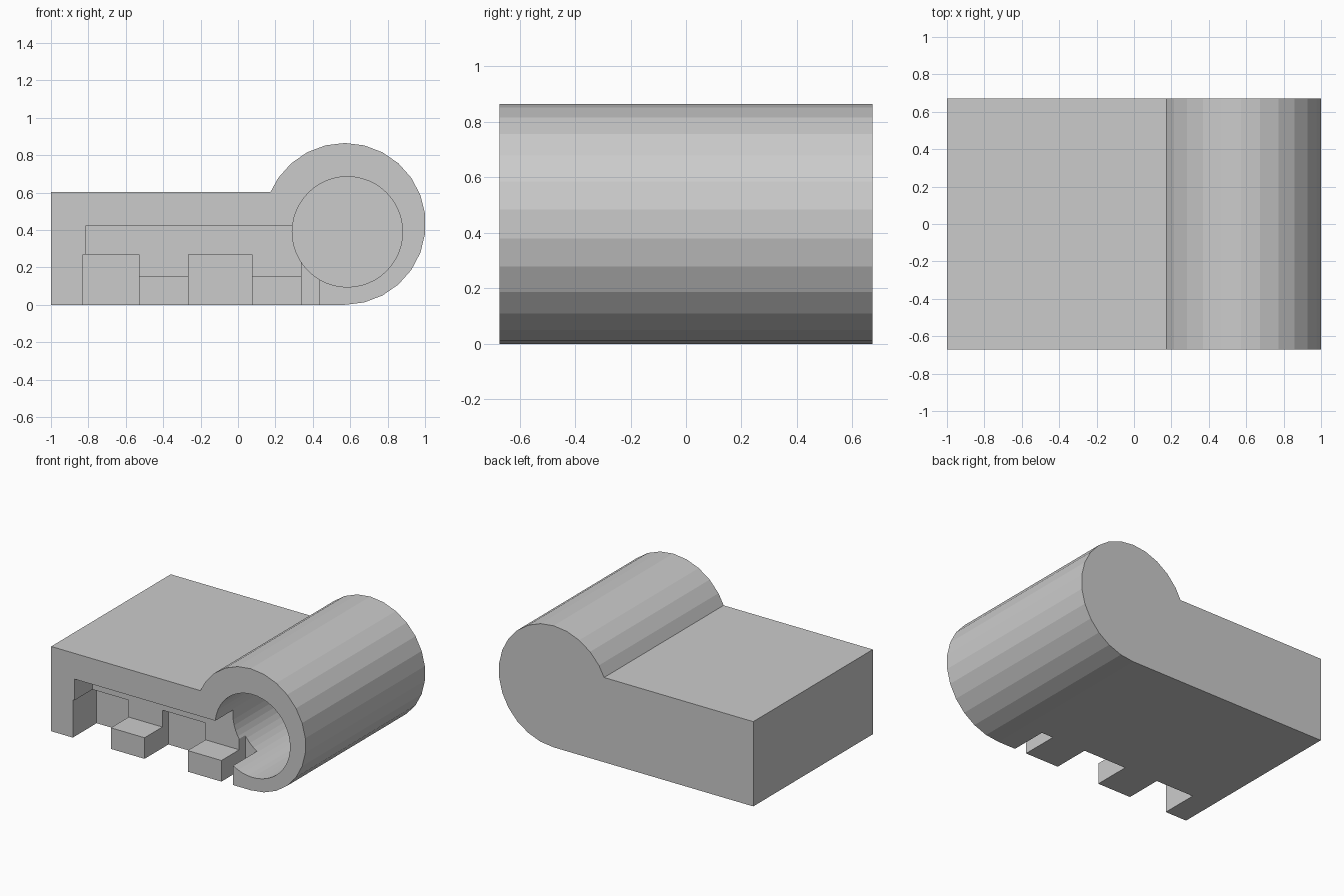
import bpy, bmesh
from math import sin, cos, radians, tau

if "Cube" in bpy.data.objects:
    bpy.data.objects.remove(bpy.data.objects["Cube"])

FRONT, BACK = -0.672, 0.672


def prism(name, profile, y0, y1):
    """Extrude an (x, z) outline along y."""
    bm = bmesh.new()
    face = bm.faces.new([bm.verts.new((x, y0, z)) for x, z in profile])
    ext = bmesh.ops.extrude_face_region(bm, geom=[face])
    moved = [v for v in ext["geom"] if isinstance(v, bmesh.types.BMVert)]
    bmesh.ops.translate(bm, verts=moved, vec=(0, y1 - y0, 0))
    bmesh.ops.recalc_face_normals(bm, faces=bm.faces)
    mesh = bpy.data.meshes.new(name)
    bm.to_mesh(mesh)
    bm.free()
    obj = bpy.data.objects.new(name, mesh)
    bpy.context.collection.objects.link(obj)
    return obj


def rect(x0, x1, z0, z1):
    return [(x0, z0), (x1, z0), (x1, z1), (x0, z1)]


def arc_point(cx, cz, r, angle):
    return (cx + r * cos(angle), cz + r * sin(angle))


def cut(target, profile, depth):
    """Cut an outline into the front face to the given depth."""
    cutter = prism("cutter", profile, FRONT - 0.1, FRONT + depth)
    cutter.hide_render = True
    mod = target.modifiers.new("cut", 'BOOLEAN')
    mod.operation = 'DIFFERENCE'
    mod.solver = 'EXACT'
    mod.object = cutter
    bpy.context.view_layer.objects.active = target
    bpy.ops.object.modifier_apply(modifier=mod.name)
    bpy.data.objects.remove(cutter)


# Body: flat slab running into a 26-sided barrel
R, CX = 0.4325, 0.571
SIDES = 26
barrel = [arc_point(CX, R, R, radians(-90) + tau * i / SIDES) for i in range(18)]
body = prism("body", [(-1, 0)] + barrel + [(0.174, 0.603), (-1, 0.603)], FRONT, BACK)

# Round bore, closed at the back
bore = [arc_point(0.585, 0.39, 0.295, tau * i / 48) for i in range(48)]
cut(body, bore, 1.17)

# Shallow recess above the teeth, opening into the bore
cut(body, rect(-0.815, 0.40, 0.15, 0.42), 0.2)

# Notches open at the bottom, leaving two teeth between them
for x0, x1, top in [(-0.83, -0.53, 0.27), (-0.265, 0.075, 0.27), (0.34, 0.432, 0.3)]:
    cut(body, rect(x0, x1, -0.1, top), 0.268)
